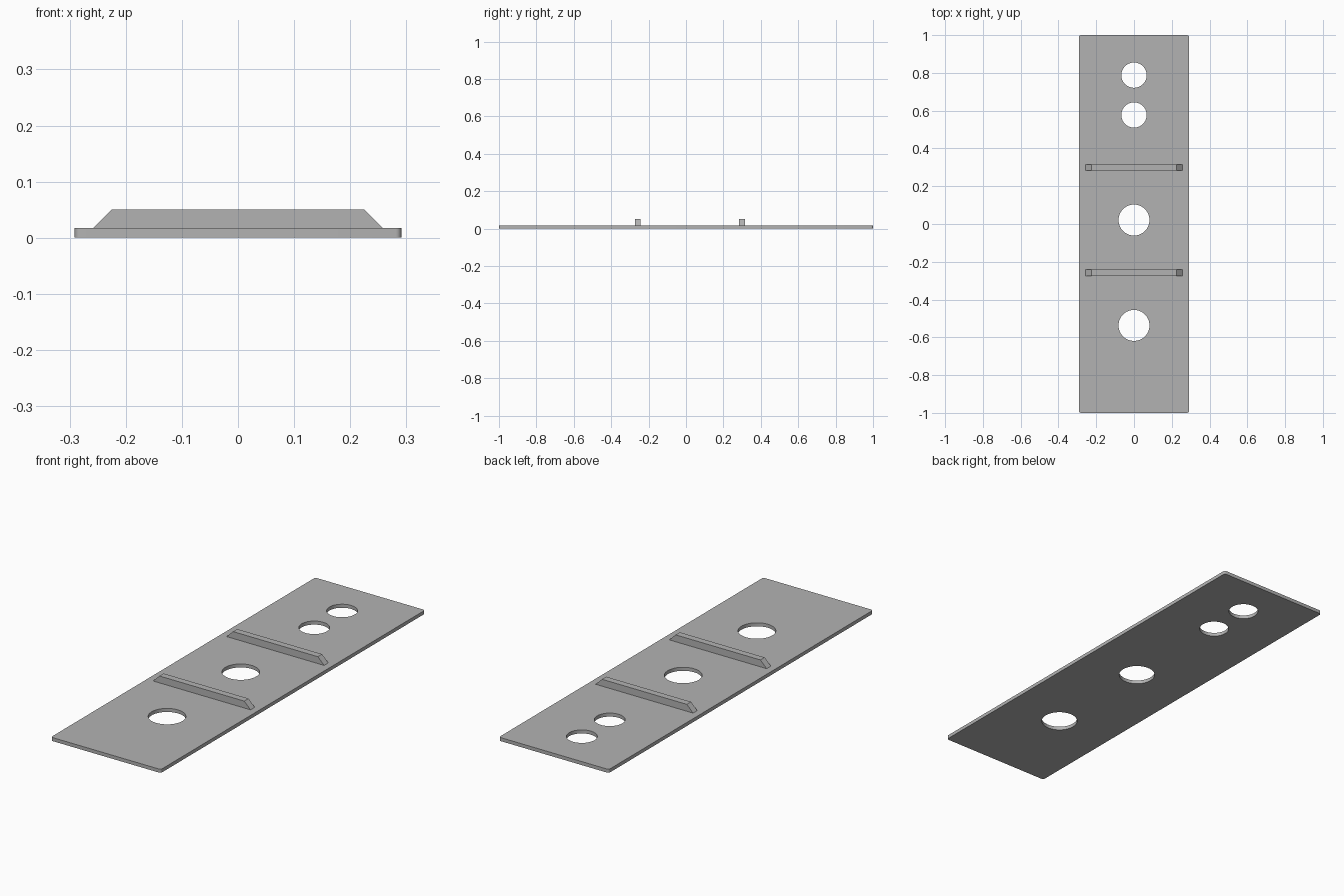
import bpy
import bmesh

cube = bpy.data.objects.get("Cube")
if cube:
    bpy.data.objects.remove(cube, do_unlink=True)

THICK = 0.017
RIB_TOP = 0.05

grey = bpy.data.materials.new("plain grey")
grey.use_nodes = True
GREY = (0.45, 0.45, 0.45, 1)
grey.diffuse_color = GREY
grey.node_tree.nodes["Principled BSDF"].inputs["Base Color"].default_value = GREY


def add_prism(name, points, depth):
    """Make an object by extruding a flat outline along the depth vector."""
    bm = bmesh.new()
    face = bm.faces.new([bm.verts.new(p) for p in points])
    new = bmesh.ops.extrude_face_region(bm, geom=[face])["geom"]
    moved = [v for v in new if isinstance(v, bmesh.types.BMVert)]
    bmesh.ops.translate(bm, verts=moved, vec=depth)
    bmesh.ops.recalc_face_normals(bm, faces=bm.faces)
    mesh = bpy.data.meshes.new(name)
    bm.to_mesh(mesh)
    bm.free()
    mesh.materials.append(grey)
    obj = bpy.data.objects.new(name, mesh)
    bpy.context.collection.objects.link(obj)
    return obj


def apply(obj, mod):
    bpy.ops.object.select_all(action="DESELECT")
    obj.select_set(True)
    bpy.context.view_layer.objects.active = obj
    bpy.ops.object.modifier_apply(modifier=mod.name)


# Base plate with slightly rounded upright corners
w, l = 0.291, 1.0
plate = add_prism("base_plate",
                  [(-w, -l, 0), (w, -l, 0), (w, l, 0), (-w, l, 0)],
                  (0, 0, THICK))
bm = bmesh.new()
bm.from_mesh(plate.data)
upright = [e for e in bm.edges if abs(e.verts[0].co.z - e.verts[1].co.z) > 0.01]
bmesh.ops.bevel(bm, geom=upright, offset=0.01, segments=6, profile=0.5,
                affect="EDGES")
bm.to_mesh(plate.data)
bm.free()

# Round through holes: two small at the back, two large in the middle and front
for y, radius in [(0.788, 0.067), (0.577, 0.067), (0.021, 0.082), (-0.537, 0.082)]:
    bpy.ops.mesh.primitive_cylinder_add(vertices=64, radius=radius, depth=0.2,
                                        location=(0, y, 0))
    cutter = bpy.context.object
    cutter.name = "hole_cutter"
    cutter.hide_render = True
    cutter.data.materials.append(grey)
    mod = plate.modifiers.new("hole", "BOOLEAN")
    mod.operation = "DIFFERENCE"
    mod.solver = "EXACT"
    mod.object = cutter
    apply(plate, mod)
    bpy.data.objects.remove(cutter, do_unlink=True)

bpy.ops.object.shade_smooth_by_angle()

# Cross ribs with sloping ends
foot, top, rib_width = 0.258, 0.225, 0.032
for name, y in [("back_rib", 0.299), ("front_rib", -0.258)]:
    y0 = y - rib_width / 2
    add_prism(name,
              [(-foot, y0, THICK), (foot, y0, THICK),
               (top, y0, RIB_TOP), (-top, y0, RIB_TOP)],
              (0, rib_width, 0))
